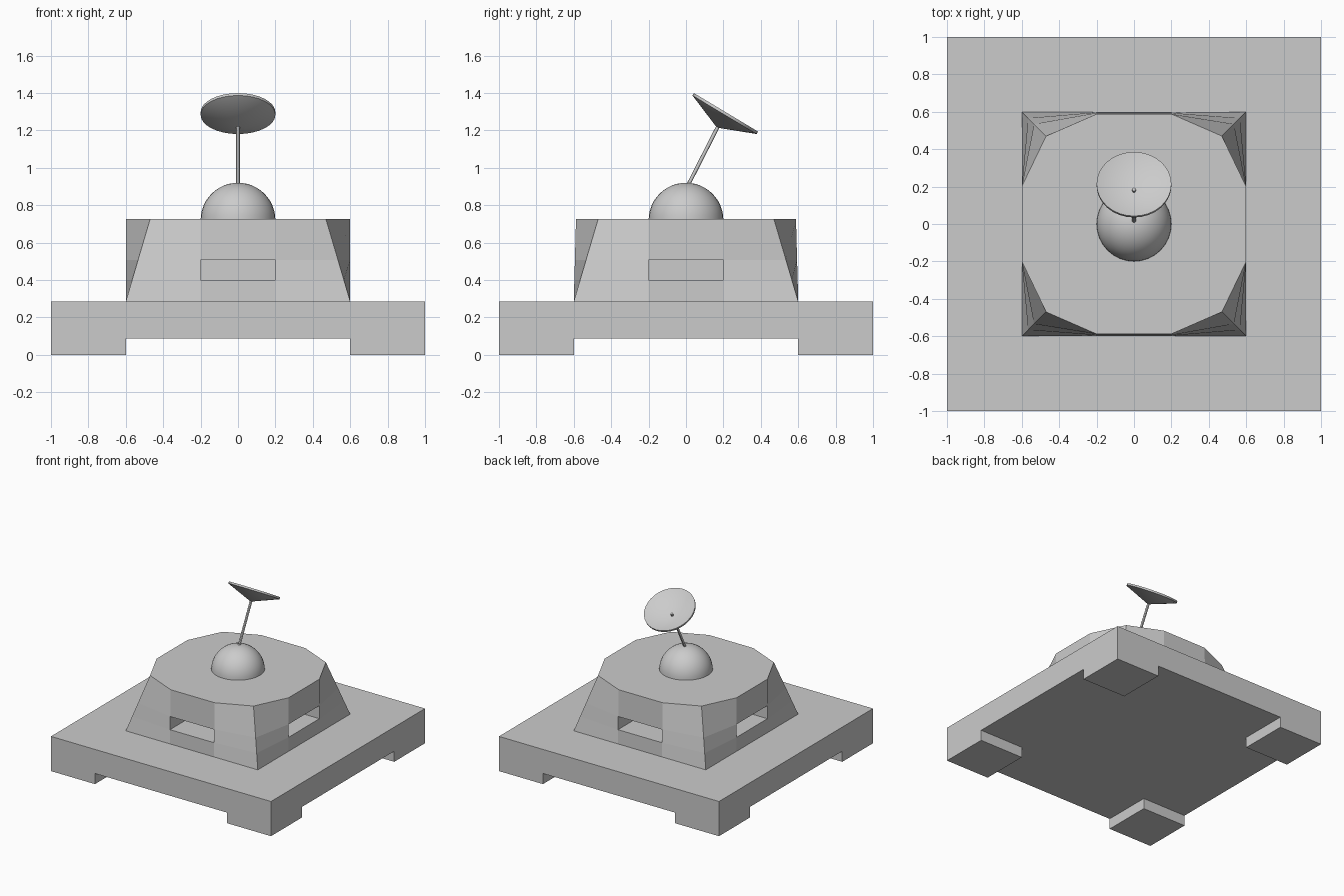
import bpy, bmesh, math
from mathutils import Vector

if "Cube" in bpy.data.objects:
    bpy.data.objects.remove(bpy.data.objects["Cube"])

BASE_TOP, FOOT_TOP, ROOF = 0.285, 0.087, 0.725


def add_object(name, bm, smooth=False):
    bmesh.ops.recalc_face_normals(bm, faces=bm.faces)
    mesh = bpy.data.meshes.new(name)
    bm.to_mesh(mesh)
    bm.free()
    ob = bpy.data.objects.new(name, mesh)
    bpy.context.collection.objects.link(ob)
    if smooth:
        bpy.ops.object.select_all(action='DESELECT')
        ob.select_set(True)
        bpy.context.view_layer.objects.active = ob
        bpy.ops.object.shade_smooth_by_angle(angle=math.radians(30))
    return ob


def box(name, lo, hi):
    bm = bmesh.new()
    bmesh.ops.create_cube(bm, size=1)
    for v in bm.verts:
        v.co = [(a + b) / 2 + c * (b - a) for a, b, c in zip(lo, hi, v.co)]
    return add_object(name, bm)


def lathe(name, profile, steps):
    bm = bmesh.new()
    verts = [bm.verts.new((r, 0, z)) for r, z in profile]
    edges = [bm.edges.new(p) for p in zip(verts, verts[1:])]
    bmesh.ops.spin(bm, geom=verts + edges, cent=(0, 0, 0), axis=(0, 0, 1),
                   angle=2 * math.pi, steps=steps)
    bmesh.ops.remove_doubles(bm, verts=bm.verts, dist=1e-4)
    return add_object(name, bm, smooth=True)


# Base slab with four corner feet
box("base_slab", (-1, -1, FOOT_TOP), (1, 1, BASE_TOP))
for sx in (-1, 1):
    for sy in (-1, 1):
        cx, cy = sx * 0.8, sy * 0.8
        box("corner_foot", (cx - 0.2, cy - 0.2, 0), (cx + 0.2, cy + 0.2, FOOT_TOP))

# Bunker body: square foot lofted to a twelve-sided roof
bottom, top = [], []
for sx, sy, order in ((1, -1, 1), (1, 1, -1), (-1, 1, 1), (-1, -1, -1)):
    bottom += [(sx * x, sy * y) for x, y in [(0.2, 0.6), (0.6, 0.6), (0.6, 0.2)][::order]]
    top += [(sx * x, sy * y) for x, y in [(0.2, 0.588), (0.47, 0.47), (0.6, 0.2)][::order]]
bm = bmesh.new()
rings = []
for z in (BASE_TOP, 0.4, 0.507, ROOF):
    t = (z - BASE_TOP) / (ROOF - BASE_TOP)
    rings.append([bm.verts.new((*Vector(a).lerp(Vector(b), t), z))
                  for a, b in zip(bottom, top)])
slots = []
for row in range(3):
    for i in range(12):
        j = (i + 1) % 12
        f = bm.faces.new((rings[row][i], rings[row][j], rings[row + 1][j], rings[row + 1][i]))
        if row == 1 and i % 3 == 2:
            slots.append(f)
bm.faces.new(rings[3])
bmesh.ops.recalc_face_normals(bm, faces=bm.faces)
# Recessed window slots on all four sides
for f in slots:
    c = f.calc_center_median()
    inward = -Vector((c.x, c.y, 0)).normalized() * 0.2
    new = bmesh.ops.extrude_discrete_faces(bm, faces=[f])["faces"][0]
    bmesh.ops.translate(bm, verts=new.verts, vec=inward)
add_object("bunker_body", bm)

# Dome on the roof
n = 12
lathe("roof_dome", [(0.2 * math.cos(math.pi / 2 * k / n), ROOF - 0.005 + 0.2 * math.sin(math.pi / 2 * k / n))
                    for k in range(n + 1)], 32)

# Tilted dish and its mast
tilt = math.radians(31)
axis = Vector((0, math.sin(tilt), math.cos(tilt)))
apex = Vector((0, 0.165, 1.215))
dish = lathe("antenna_dish", [(0, 0), (0.2, 0.08), (0.2, 0.095), (0, 0.018)], 32)
dish.location, dish.rotation_euler = apex, (-tilt, 0, 0)

start, end = Vector((0, 0.005, 0.895)), apex + axis * 0.04
d = end - start
mast = lathe("antenna_mast", [(0, 0), (0.01, 0), (0.01, d.length), (0, d.length)], 12)
mast.location, mast.rotation_euler = start, (-math.atan2(d.y, d.z), 0, 0)
